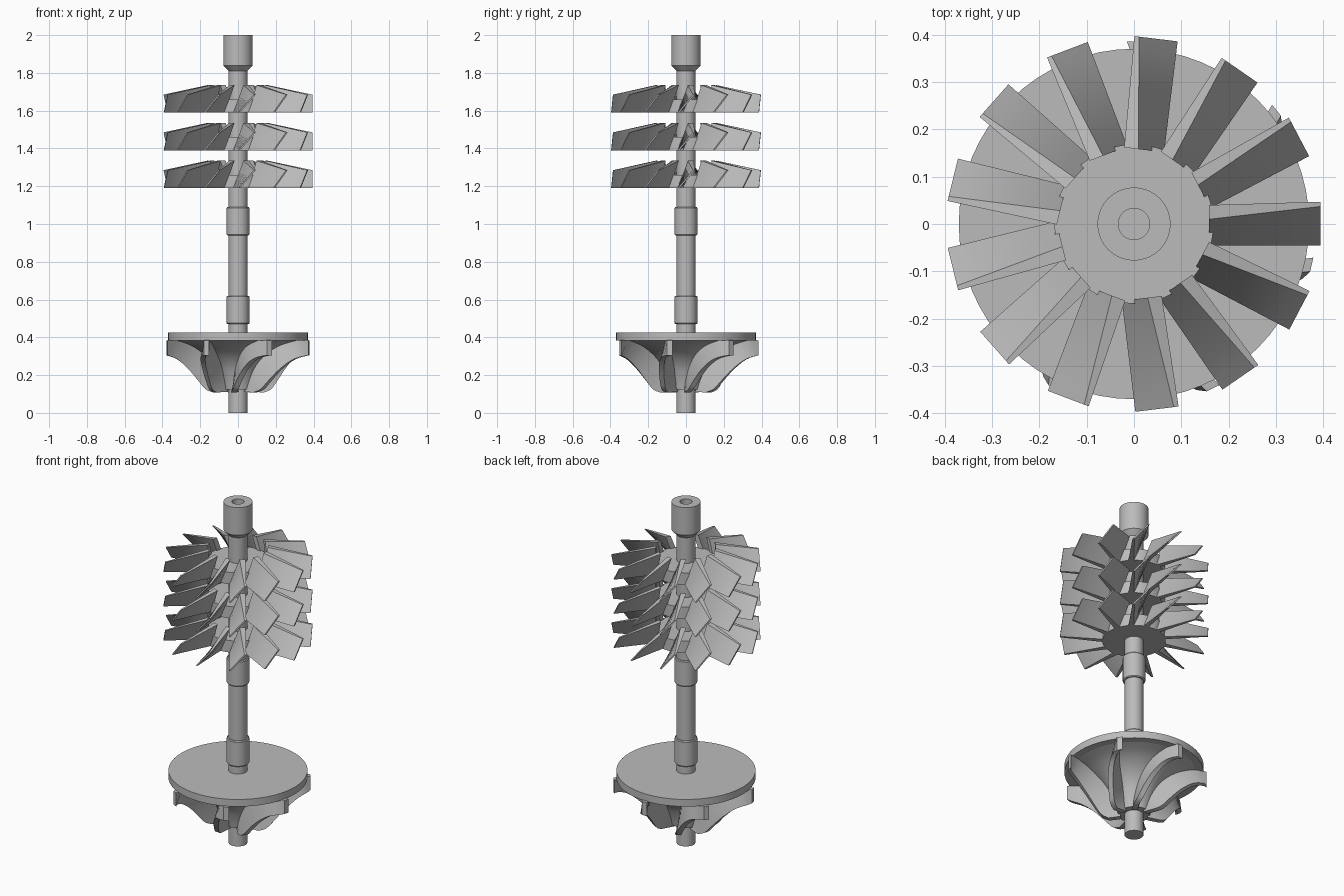
import bpy, bmesh, math
from mathutils import Matrix, Vector

cube = bpy.data.objects.get("Cube")
if cube:
    bpy.data.objects.remove(cube, do_unlink=True)

GREY = (0.5, 0.5, 0.5, 1)
metal = bpy.data.materials.new("grey metal")
metal.use_nodes = True
metal.diffuse_color = GREY
metal.node_tree.nodes["Principled BSDF"].inputs["Base Color"].default_value = GREY


def finish(name, bm, angle=30):
    bmesh.ops.recalc_face_normals(bm, faces=bm.faces)
    mesh = bpy.data.meshes.new(name)
    bm.to_mesh(mesh)
    bm.free()
    mesh.materials.append(metal)
    obj = bpy.data.objects.new(name, mesh)
    bpy.context.collection.objects.link(obj)
    bpy.ops.object.select_all(action="DESELECT")
    obj.select_set(True)
    bpy.context.view_layer.objects.active = obj
    bpy.ops.object.shade_smooth_by_angle(angle=math.radians(angle))
    return obj


def lathe(name, profile, sides=64):
    """Revolve (radius, height) points about z, capping both ends."""
    bm = bmesh.new()
    rings = []
    for r, z in profile:
        rings.append([bm.verts.new((r * math.cos(a), r * math.sin(a), z))
                      for a in (math.tau * i / sides for i in range(sides))])
    for low, high in zip(rings, rings[1:]):
        for i in range(sides):
            j = (i + 1) % sides
            bm.faces.new((low[i], low[j], high[j], high[i]))
    bm.faces.new(rings[0])
    bm.faces.new(rings[-1])
    return finish(name, bm)


def loft_ring(name, sections, count, start):
    """Join four-cornered sections into a blade and repeat it about z."""
    bm = bmesh.new()
    for k in range(count):
        turn = Matrix.Rotation(math.radians(start) + math.tau * k / count, 3, "Z")
        rows = [[bm.verts.new(turn @ Vector(p)) for p in s] for s in sections]
        for a, b in zip(rows, rows[1:]):
            for i in range(4):
                j = (i + 1) % 4
                bm.faces.new((a[i], a[j], b[j], b[i]))
        bm.faces.new(rows[0])
        bm.faces.new(rows[-1])
    return finish(name, bm)


def mix(a, b, t):
    return a + (b - a) * t


def sample(points, t):
    """Read a smooth curve through evenly spaced (radius, height) points."""
    f = t * (len(points) - 1)
    i = min(int(f), len(points) - 2)
    u = f - i
    p = [Vector(points[min(max(n, 0), len(points) - 1)]) for n in range(i - 1, i + 3)]
    return 0.5 * (2 * p[1] + (p[2] - p[0]) * u
                  + (2 * p[0] - 5 * p[1] + 4 * p[2] - p[3]) * u ** 2
                  + (3 * p[1] - p[0] - 3 * p[2] + p[3]) * u ** 3)


# Shaft with its bored end collar
lathe("shaft", [(0.05, 0), (0.05, 1.81), (0.077, 1.838), (0.077, 2),
                (0.033, 2), (0.033, 1.9)])

# Bearing journals
for label, base in (("lower", 0.47), ("upper", 0.94)):
    lathe(label + "_journal", [(0.056, base), (0.06, base + 0.005),
                               (0.06, base + 0.145), (0.056, base + 0.15)])

# Three bladed rotors with twisted, tapering blades
for n, base in enumerate((1.19, 1.39, 1.59), 1):
    lathe(f"rotor_hub_{n}", [(0.168, base), (0.168, base + 0.07)])
    sections = []
    for step in range(9):
        t = step / 8
        x = mix(0.158, 0.394, t)
        half = mix(0.015, 0.005, t)
        high, low = mix(0.025, 0.042, t), mix(-0.03, -0.04, t)
        top = base + mix(0.145, 0.095, t)
        sections.append([(x, low - half, base), (x, low + half, base),
                         (x, high + half, top), (x, high - half, top)])
    loft_ring(f"rotor_blades_{n}", sections, 13, 0)

# Impeller back plate and flared hub
lathe("impeller_plate", [(0.37, 0.383), (0.37, 0.425)])
hub_curve = [(0.33, 0.384), (0.25, 0.357), (0.18, 0.31), (0.13, 0.25),
             (0.1, 0.18), (0.085, 0.125)]
lathe("impeller_hub", [sample(hub_curve, 1 - i / 20) for i in range(21)])

# Seven swept impeller vanes, following the hub on their inner edge
outer_curve = [(0.385, 0.305), (0.325, 0.285), (0.265, 0.235), (0.215, 0.175),
               (0.175, 0.125), (0.135, 0.108)]
inner_curve = [(0.36, 0.39), (0.25, 0.375), (0.175, 0.325), (0.12, 0.26),
               (0.09, 0.19), (0.07, 0.112)]


def vane_section(outer, inner, sweep):
    turn = Matrix.Rotation(math.radians(sweep), 3, "Z")
    half = 0.015
    return [turn @ Vector((r, side * half, z)) for (r, z), side in
            ((outer, -1), (outer, 1), (inner, 1), (inner, -1))]


vane = [vane_section((0.385, 0.305), (0.385, 0.384), 0)]
for step in range(1, 21):
    t = step / 20
    vane.append(vane_section(sample(outer_curve, t), sample(inner_curve, t),
                             -36 * t ** 0.85))
loft_ring("impeller_vanes", vane, 7, 90)
